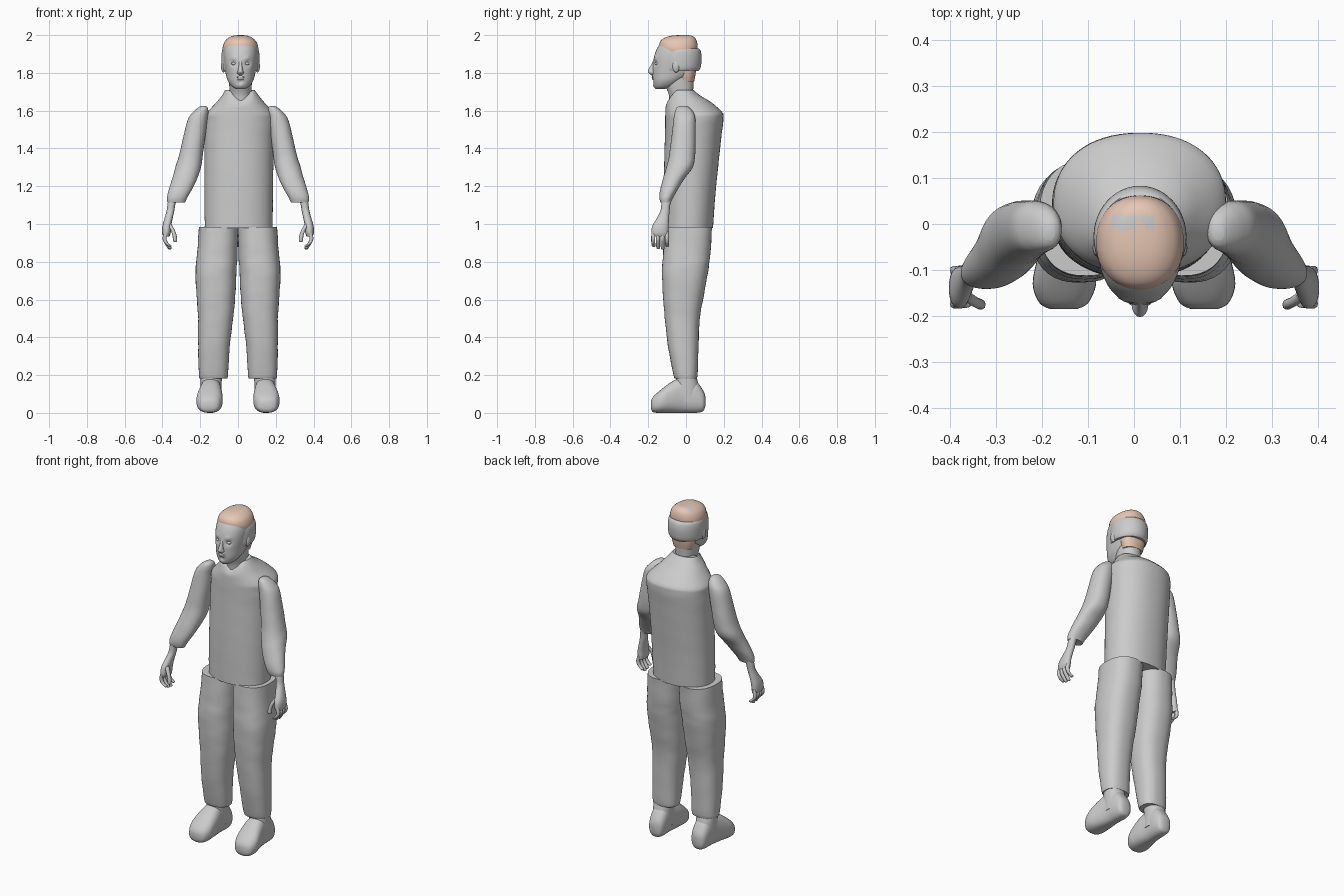
import bpy, bmesh, math
from mathutils import Vector

old = bpy.data.objects.get("Cube")
if old:
    bpy.data.objects.remove(old, do_unlink=True)


def make_material(name, colour):
    mat = bpy.data.materials.new(name)
    mat.use_nodes = True
    mat.diffuse_color = colour
    mat.node_tree.nodes["Principled BSDF"].inputs["Base Color"].default_value = colour
    return mat


GREY = make_material("plain grey", (.6, .6, .6, 1))
PEACH = make_material("peach hair", (.84, .6, .48, 1))


def spline(a, b, c, d, t):
    """Smooth blend from b to c, limited to their range so that bulges stay clean."""
    value = b + .5 * t * (c - a + t * (2 * a - 5 * b + 4 * c - d + t * (3 * (b - c) + d - a)))
    return min(max(value, min(b, c)), max(b, c))


def refine(rows, steps):
    out = []
    for i in range(len(rows) - 1):
        quad = [rows[max(i - 1, 0)], rows[i], rows[i + 1], rows[min(i + 2, len(rows) - 1)]]
        for k in range(steps):
            out.append([spline(*vals, k / steps) for vals in zip(*quad)])
    return out + [rows[-1]]


def finish(name, bm, mat, angle=50):
    bmesh.ops.recalc_face_normals(bm, faces=bm.faces)
    mesh = bpy.data.meshes.new(name)
    bm.to_mesh(mesh)
    bm.free()
    mesh.materials.append(mat)
    obj = bpy.data.objects.new(name, mesh)
    bpy.context.collection.objects.link(obj)
    bpy.ops.object.select_all(action="DESELECT")
    obj.select_set(True)
    bpy.context.view_layer.objects.active = obj
    bpy.ops.object.shade_smooth_by_angle(angle=math.radians(angle))
    return obj


def loft(name, rows, mat=GREY, side=1, power=2.2, segs=32, steps=4,
         along_y=False, ripple=0, sculpt=None):
    """Skin rounded sections; each row is height, x range, depth range."""
    bm = bmesh.new()
    rings = []
    for h, u0, u1, v0, v1 in refine(rows, steps):
        ring = []
        for s in range(segs):
            a = math.tau * s / segs
            c, d = math.cos(a), math.sin(a)
            swell = 1 + ripple * (math.sin(h * 48 + 2 * a) + math.sin(h * 83 - 3 * a))
            u = (u0 + u1) / 2 + (u1 - u0) / 2 * swell * math.copysign(abs(c) ** (2 / power), c)
            v = (v0 + v1) / 2 + (v1 - v0) / 2 * swell * math.copysign(abs(d) ** (2 / power), d)
            p = Vector((u, h, v) if along_y else (u, v, h))
            if sculpt:
                sculpt(p)
            p.x *= side
            ring.append(bm.verts.new(p))
        rings.append(ring)
    for low, high in zip(rings, rings[1:]):
        for s in range(segs):
            n = (s + 1) % segs
            bm.faces.new((low[s], low[n], high[n], high[s]))
    bm.faces.new(rings[0])
    bm.faces.new(rings[-1])
    return finish(name, bm, mat)


def centred(rows, cx):
    """Turn half widths into x ranges about cx."""
    return [(z, cx - w, cx + w, y0, y1) for z, w, y0, y1 in rows]


def tube(name, points, radius, side):
    """A thin downward finger with a rounded tip."""
    rows = [(z, x - radius, x + radius, y - radius, y + radius) for x, y, z in points]
    x, y, z = points[-1]
    r = radius * .45
    rows.append((z - radius * .7, x - r, x + r, y - r, y + r))
    loft(name, rows, side=side, segs=10, steps=3)


def ellipsoid(name, centre, size):
    bm = bmesh.new()
    bmesh.ops.create_uvsphere(bm, u_segments=16, v_segments=10, radius=1)
    bmesh.ops.scale(bm, vec=size, verts=bm.verts)
    bmesh.ops.translate(bm, vec=centre, verts=bm.verts)
    return finish(name, bm, GREY)


# Shirt with a dipped neckline
def neckline(p):
    if p.z > 1.62 and p.y < -.02:
        dip = max(0, 1 - abs(p.x - .015) / .065)
        p.z = 1.62 + (p.z - 1.62) * (1 - .55 * dip)


loft("shirt", [
    (.98, -.176, .183, -.118, .143), (1.15, -.178, .185, -.118, .155),
    (1.3, -.178, .187, -.116, .17), (1.45, -.178, .192, -.112, .186),
    (1.55, -.175, .2, -.11, .198), (1.585, -.168, .194, -.11, .197),
    (1.64, -.118, .143, -.105, .14), (1.68, -.085, .11, -.092, .075),
    (1.71, -.068, .088, -.075, .04)], segs=64, ripple=.002, sculpt=neckline)

# Neck
CX = .013
loft("neck", centred([(1.6, .055, -.088, .03), (1.68, .056, -.09, .036),
                      (1.74, .06, -.11, .04), (1.82, .065, -.11, .045)], CX))

# Head, with eye sockets, brows, lips and chin pressed into the face
FEATURES = [(-.036, 1.85, -.012, .015), (.036, 1.85, -.012, .015),
            (-.036, 1.877, .005, .012), (.036, 1.877, .005, .012),
            (0, 1.773, .007, .014), (0, 1.754, -.007, .012), (0, 1.733, .005, .016)]


def face(p):
    if p.y < -.06:
        for x, z, push, r in FEATURES:
            d = ((p.x - CX - x) ** 2 + (p.z - z) ** 2) / r ** 2
            p.y -= push * math.exp(-d)


loft("head", centred([
    (1.715, .025, -.158, -.11), (1.73, .048, -.168, -.06), (1.76, .068, -.174, -.01),
    (1.8, .079, -.176, .045), (1.85, .087, -.175, .062), (1.9, .091, -.165, .066),
    (1.94, .086, -.147, .058), (1.97, .068, -.12, .042), (1.985, .04, -.09, .015)], CX),
    segs=72, steps=6, sculpt=face)
loft("nose", centred([(1.787, .01, -.182, -.15), (1.8, .018, -.198, -.15),
                      (1.812, .014, -.202, -.15), (1.835, .01, -.189, -.15),
                      (1.868, .008, -.172, -.15)], CX), segs=16)
for side, label in ((1, "left"), (-1, "right")):
    ellipsoid(label + "_eye", (CX + side * .035, -.155, 1.849), (.014, .011, .008))
    ellipsoid(label + "_ear", (CX + side * .09, -.052, 1.835), (.013, .02, .033))
ellipsoid("upper_lip", (CX, -.172, 1.777), (.024, .008, .005))
ellipsoid("lower_lip", (CX, -.171, 1.766), (.02, .008, .005))

# Hair: peach crown and nape, with a grey band round the back
crown = loft("hair_crown", centred([
    (1.885, .093, -.11, .05), (1.93, .095, -.142, .062), (1.965, .084, -.137, .058),
    (1.985, .064, -.115, .048), (1.996, .04, -.08, .032), (2.0, .012, -.04, .01)], CX),
    PEACH, segs=48)
crown.data.materials.append(GREY)
for poly in crown.data.polygons:
    c = poly.center
    if c.z > 1.975 and -.012 < c.y < .02 and -.05 < c.x < .045:
        poly.material_index = 1
loft("hair_nape", centred([(1.755, .06, -.04, .043), (1.79, .07, -.045, .05),
                           (1.83, .075, -.05, .055)], CX), PEACH)
loft("hair_band", centred([(1.81, .092, -.135, .066), (1.83, .099, -.14, .078),
                           (1.88, .101, -.14, .083), (1.915, .098, -.135, .078),
                           (1.93, .09, -.125, .068)], CX), segs=48, power=2)

for side, label in ((1, "left_"), (-1, "right_")):
    # Sleeve and forearm
    loft(label + "sleeve", [
        (1.115, .28, .374, -.136, -.08), (1.14, .268, .376, -.141, -.068),
        (1.18, .245, .367, -.137, -.045), (1.24, .216, .348, -.122, -.008),
        (1.3, .196, .332, -.104, .036), (1.36, .187, .313, -.09, .048),
        (1.45, .175, .292, -.078, .051), (1.55, .162, .267, -.066, .05),
        (1.59, .157, .24, -.06, .04), (1.615, .16, .212, -.05, .02),
        (1.625, .172, .195, -.035, .0)], side=side, ripple=.004)
    loft(label + "hand", [
        (.935, .362, .396, -.178, -.096), (.955, .356, .402, -.184, -.094),
        (.99, .353, .4, -.178, -.092), (1.03, .346, .389, -.155, -.09),
        (1.07, .337, .378, -.135, -.087), (1.11, .33, .372, -.13, -.082),
        (1.17, .31, .36, -.125, -.07)], side=side, segs=24)
    # Fingers curl gently inwards
    for i, tip in enumerate((.885, .875, .872, .885)):
        y = -.173 + i * .024
        tube(label + "finger_" + str(i + 1),
             [(.38, y, .96), (.389, y, .925), (.38, y, .9), (.362, y + .002, tip)],
             .0105, side)
    tube(label + "thumb", [(.364, -.155, 1.0), (.347, -.168, .97),
                           (.336, -.173, .94), (.333, -.175, .912)], .011, side)

    # Trouser leg
    loft(label + "trouser_leg", [
        (.182, .06, .2, -.058, .055), (.2, .053, .207, -.066, .061),
        (.35, .044, .211, -.095, .066), (.5, .026, .211, -.112, .073),
        (.62, .014, .219, -.122, .094), (.75, .008, .225, -.127, .117),
        (.85, .002, .216, -.121, .13), (.985, -.001, .207, -.113, .138)],
        side=side, segs=40, power=2.4, ripple=.006)

    # Shoe and its ankle shaft
    loft(label + "shoe", [
        (-.185, .125, .18, .02, .065), (-.172, .1, .205, .003, .088),
        (-.13, .082, .22, .0, .125), (-.07, .083, .209, .0, .168),
        (-.01, .09, .196, .0, .19), (.05, .09, .192, .0, .172),
        (.09, .1, .182, .008, .12), (.102, .122, .162, .035, .09)],
        side=side, along_y=True, power=2.5)
    loft(label + "ankle", [(.06, .088, .195, -.06, .07), (.14, .088, .198, -.056, .068),
                           (.2, .083, .2, -.05, .052)], side=side)
